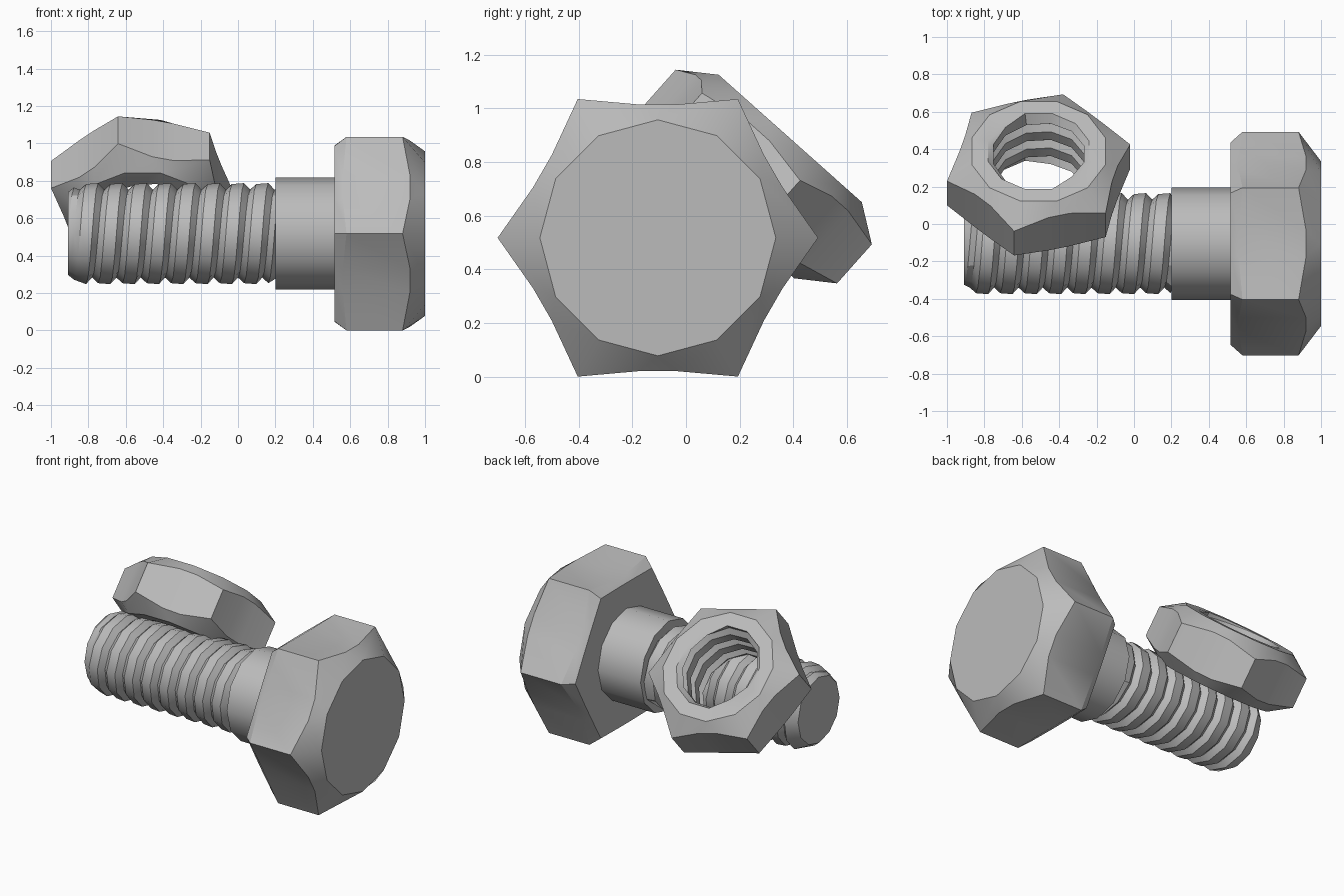
import bpy, bmesh, math
from mathutils import Matrix, Vector

old = bpy.data.objects.get("Cube")
if old:
    bpy.data.objects.remove(old)

steel = bpy.data.materials.new("steel_grey")
steel.use_nodes = True
steel.diffuse_color = (0.5, 0.5, 0.5, 1)
steel.node_tree.nodes["Principled BSDF"].inputs["Base Color"].default_value = (0.5, 0.5, 0.5, 1)

SIDES = 12


def polar(r, degrees, z):
    a = math.radians(degrees)
    return (r * math.cos(a), r * math.sin(a), z)


def hex_ring(corner_r, mid_r, corner_z, mid_z):
    """Hexagon with slightly hollow flats: a corner and two mid points per side."""
    ring = []
    for k in range(6):
        ring.append(polar(corner_r, 60 * k, corner_z))
        ring += [polar(mid_r, 60 * k + d, mid_z) for d in (22, 38)]
    return ring


def round_ring(r, z):
    """Twelve-sided ring with doubled points that match hex_ring."""
    return [polar(r, 60 * k + d, z) for k in range(6) for d in (0, 30, 30)]


def skin(bm, rows, closed=True):
    grid = [[bm.verts.new(p) for p in row] for row in rows]
    n = len(grid[0])
    for a, b in zip(grid, grid[1:]):
        for i in range(n if closed else n - 1):
            j = (i + 1) % n
            bm.faces.new((a[i], a[j], b[j], b[i]))


def helix(bm, lo, hi, pitch, offset, profile, r_lo, r_hi, taper=None):
    """Threaded tube, trimmed to plain rings at both ends."""
    rows = []
    for turn in range(math.floor(lo / pitch) - 2, math.ceil(hi / pitch) + 4):
        for u, r in profile:
            row = []
            for i in range(SIDES + 1):
                h = offset + pitch * (turn + u - i / SIDES)
                rad = min(r, r_lo + taper * (h - lo)) if taper else r
                if h <= lo:
                    h, rad = lo, r_lo
                elif h >= hi:
                    h, rad = hi, r_hi
                row.append(polar(rad, 360 * i / SIDES, h))
            rows.append(row)
    skin(bm, rows, closed=False)


def finish(bm, name, matrix):
    bmesh.ops.remove_doubles(bm, verts=bm.verts[:], dist=0.0005)
    rim = [e for e in bm.edges if e.is_boundary]
    if rim:
        bmesh.ops.holes_fill(bm, edges=rim, sides=0)
    bmesh.ops.recalc_face_normals(bm, faces=bm.faces[:])
    mesh = bpy.data.meshes.new(name)
    bm.to_mesh(mesh)
    bm.free()
    mesh.materials.append(steel)
    ob = bpy.data.objects.new(name, mesh)
    bpy.context.collection.objects.link(ob)
    ob.matrix_world = matrix
    bpy.ops.object.select_all(action="DESELECT")
    ob.select_set(True)
    bpy.context.view_layer.objects.active = ob
    bpy.ops.object.shade_smooth_by_angle(angle=math.radians(32))


def frame(x_axis, y_axis, z_axis, origin):
    m = Matrix((x_axis, y_axis, z_axis)).transposed().to_4x4()
    m.translation = origin
    return m


# Bolt lies along x
bolt = frame((0, 1, 0), (0, 0, 1), (1, 0, 0), (0, -0.105, 0.5175))

# Head: hollow-sided hexagon with a conical chamfer
bm = bmesh.new()
skin(bm, [hex_ring(0.54, 0.475, 0.515, 0.515),
          hex_ring(0.5975, 0.502, 0.58, 0.56),
          hex_ring(0.5975, 0.502, 0.88, 0.92),
          round_ring(0.44, 1.0)])
finish(bm, "bolt_head", bolt)

# Plain shank
bm = bmesh.new()
skin(bm, [round_ring(0.3, 0.2), round_ring(0.3, 0.53)])
finish(bm, "bolt_shank", bolt)

# Threaded end with a tapered tip
bm = bmesh.new()
helix(bm, -0.91, 0.21, 0.13, -0.0325,
      [(0, 0.235), (0.25, 0.265), (0.75, 0.27)], 0.22, 0.235, taper=0.8)
finish(bm, "bolt_thread", bolt)

# Nut leans against the bolt, chamfered on both sides and threaded inside
lean = Vector((0, 0.665, 0.747)).normalized()
across = Vector((1, 0, 0))
nut = frame(across, lean.cross(across), lean, (-0.51, 0.2625, 0.746))
nut = nut @ Matrix.Rotation(math.radians(15), 4, "Z")
bm = bmesh.new()
skin(bm, [round_ring(0.28, -0.19), round_ring(0.37, -0.19),
          hex_ring(0.507, 0.426, -0.0975, -0.132),
          hex_ring(0.507, 0.426, 0.0975, 0.132),
          round_ring(0.37, 0.19), round_ring(0.28, 0.19)])
helix(bm, -0.19, 0.19, 0.13, 0,
      [(0, 0.28), (0.25, 0.25), (0.75, 0.25)], 0.28, 0.28)
finish(bm, "nut", nut)
